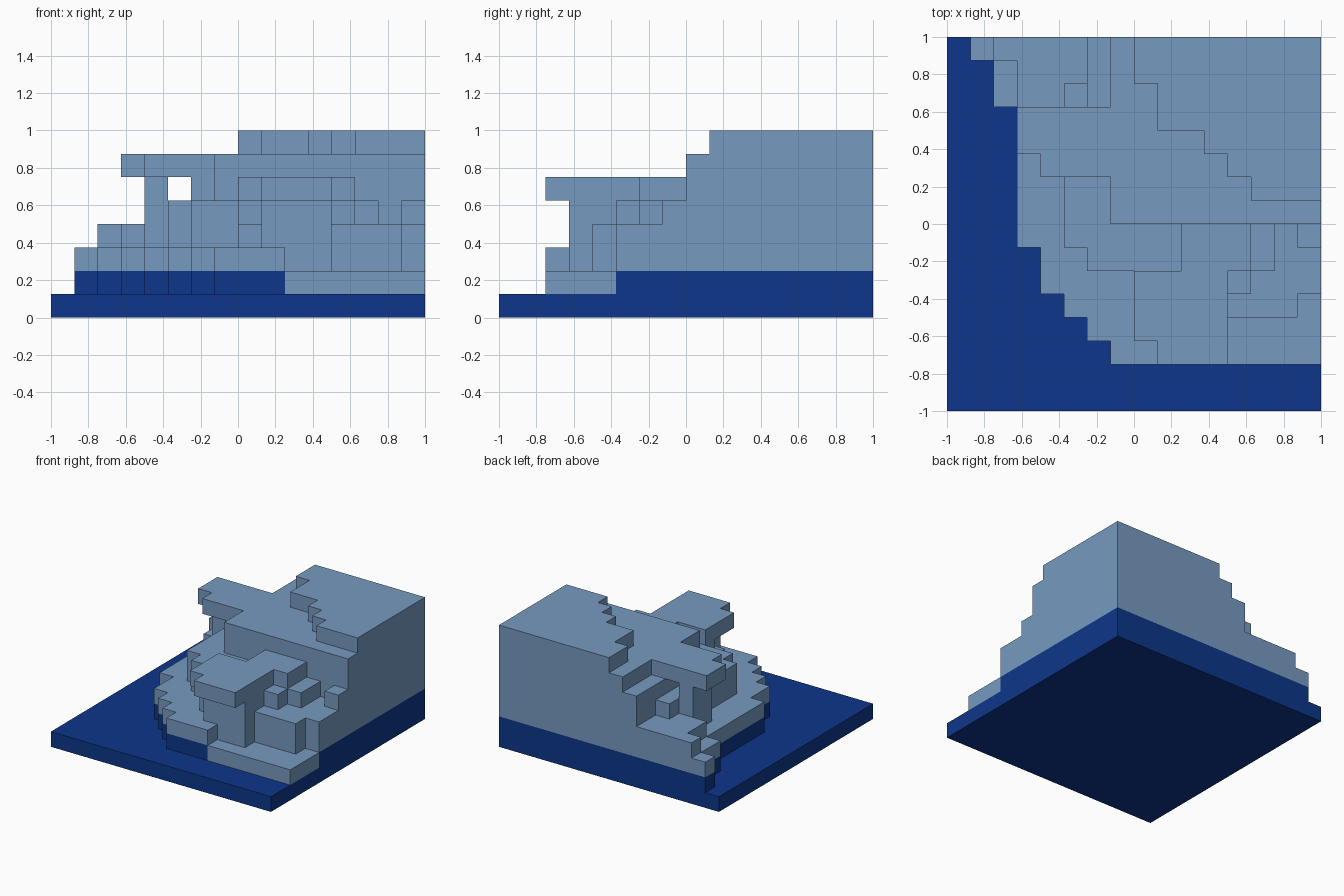
import bpy
import bmesh
from mathutils import Vector

cube = bpy.data.objects.get("Cube")
if cube:
    bpy.data.objects.remove(cube, do_unlink=True)

GRID = 16          # cells along each side of the base
CELL = 2 / GRID    # edge length of one cell
SIDES = [Vector(d) for d in ((1, 0, 0), (-1, 0, 0), (0, 1, 0),
                             (0, -1, 0), (0, 0, 1), (0, 0, -1))]


def make_material(name, colour):
    mat = bpy.data.materials.new(name)
    mat.use_nodes = True
    mat.diffuse_color = (*colour, 1)
    shader = mat.node_tree.nodes["Principled BSDF"]
    shader.inputs["Base Color"].default_value = (*colour, 1)
    return mat


deep_blue = make_material("deep blue", (0.004, 0.037, 0.255))
pale_blue = make_material("pale blue", (0.184, 0.323, 0.527))

parts = []         # (name, material, cells)
occupied = set()


def add_part(name, material, level, blocks, height=1):
    """Fill blocks (column, row, end column, end row); the ends default to the far edges."""
    cells = set()
    for column, row, *ends in blocks:
        end_col = ends[0] if ends else GRID
        end_row = ends[1] if len(ends) > 1 else GRID
        cells |= {(x, y, z) for x in range(column, end_col)
                  for y in range(row, end_row)
                  for z in range(level, level + height)}
    cells -= occupied
    occupied.update(cells)
    parts.append((name, material, cells))


def build_part(name, material, cells):
    """Make the exposed skin of a part and merge its flat areas."""
    bm = bmesh.new()
    for cell in sorted(cells):
        centre = Vector(cell) + Vector((0.5, 0.5, 0.5))
        for normal in SIDES:
            if tuple(int(v) for v in Vector(cell) + normal) in occupied:
                continue
            u = Vector((normal.y, normal.z, normal.x))
            v = normal.cross(u)
            corners = [centre + (normal + a * u + b * v) / 2
                       for a, b in ((-1, -1), (1, -1), (1, 1), (-1, 1))]
            bm.faces.new([bm.verts.new(p * CELL - Vector((1, 1, 0))) for p in corners])
    bmesh.ops.remove_doubles(bm, verts=bm.verts, dist=CELL / 100)
    bmesh.ops.dissolve_limit(bm, angle_limit=0.01, verts=bm.verts, edges=bm.edges)
    mesh = bpy.data.meshes.new(name)
    bm.to_mesh(mesh)
    bm.free()
    mesh.materials.append(material)
    bpy.context.collection.objects.link(bpy.data.objects.new(name, mesh))


# Base slab and the stepped foundation with its pale front ledge
add_part("base_slab", deep_blue, 0, [(0, 0)])
add_part("front_ledge", pale_blue, 1, [(10, 2, GRID, 5)])
add_part("foundation", deep_blue, 1,
         [(1, 15), (2, 13), (3, 7), (4, 5), (5, 4), (6, 3), (7, 2)])

# Lower terraces
add_part("low_terrace", pale_blue, 2,
         [(1, 15), (2, 13), (3, 7), (4, 5), (5, 4, 15), (6, 3, 12), (7, 2, 10)])
add_part("middle_terrace", pale_blue, 3,
         [(2, 15), (3, 13), (5, 7), (6, 6), (8, 5), (8, 4, 15), (9, 3, 12)])

# Post under the left overhang
add_part("left_post", pale_blue, 3, [(4, 11, 5, 13)], height=3)

# Wall with small steps and the thick front pillar
add_part("upper_terrace", pale_blue, 4,
         [(5, 8, GRID, 13), (6, 13), (5, 7, 14, 8), (6, 6, 14, 8)])
add_part("front_pillar", pale_blue, 4, [(9, 3, 12, 6), (8, 5, 9, 6)])
add_part("small_steps", pale_blue, 4,
         [(5, 13, 6, 14), (15, 7, GRID, 8), (12, 5, 13, 6)])

# Front overhang and the wall behind it
add_part("front_overhang", pale_blue, 5,
         [(8, 3, 12, 6), (9, 2, 12, 3), (10, 6, 13, 8)])
add_part("back_wall", pale_blue, 5, [(7, 8), (6, 10)])

# Plateau with the left overhang, and the summit
add_part("plateau", pale_blue, 6, [(7, 8), (4, 10, GRID, 13), (3, 11, GRID, 13)])
add_part("summit", pale_blue, 7, [(8, 14), (9, 12), (11, 11), (12, 10), (13, 9)])

for part in parts:
    build_part(*part)
